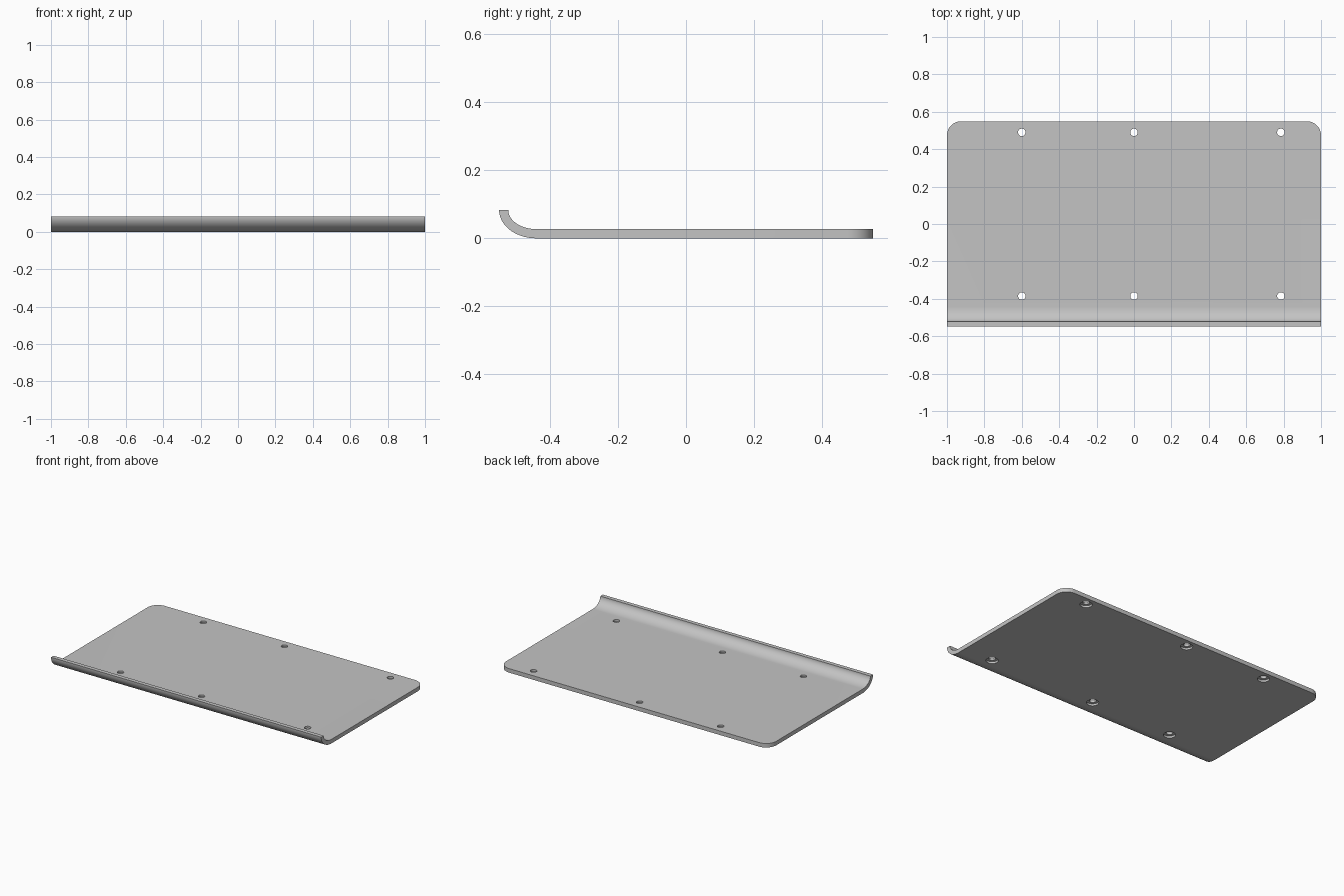
import bpy
import bmesh
from math import cos, sin, pi, radians
from mathutils import Vector

cube = bpy.data.objects.get("Cube")
if cube:
    bpy.data.objects.remove(cube, do_unlink=True)

HALF_X, HALF_Y = 1.0, 0.549
THICK, LIP_TOP = 0.027, 0.083
BEND_Y, BEND_STEPS = -0.44, 20
CORNER = 0.075

grey = bpy.data.materials.new("plain_grey")
grey.use_nodes = True
grey.diffuse_color = (0.55, 0.55, 0.55, 1)
grey.node_tree.nodes["Principled BSDF"].inputs["Base Color"].default_value = grey.diffuse_color


def make_object(name, bm):
    bmesh.ops.recalc_face_normals(bm, faces=bm.faces)
    mesh = bpy.data.meshes.new(name)
    bm.to_mesh(mesh)
    bm.free()
    mesh.materials.append(grey)
    obj = bpy.data.objects.new(name, mesh)
    bpy.context.collection.objects.link(obj)
    return obj


def bend(ry, rz):
    """Quarter ellipse from the flat sheet up to the lip."""
    angles = [pi / 2 * i / BEND_STEPS for i in range(BEND_STEPS + 1)]
    return [(BEND_Y - ry * sin(a), LIP_TOP - rz * cos(a)) for a in angles]


# Sheet with an upturned front lip, extruded across x
outer = bend(HALF_Y + BEND_Y, LIP_TOP)
inner = bend(HALF_Y + BEND_Y - THICK, LIP_TOP - THICK)
profile = [(HALF_Y, 0)] + outer + inner[::-1] + [(HALF_Y, THICK)]
bm = bmesh.new()
face = bm.faces.new([bm.verts.new((-HALF_X, y, z)) for y, z in profile])
moved = bmesh.ops.extrude_face_region(bm, geom=[face])["geom"]
bmesh.ops.translate(bm, vec=(2 * HALF_X, 0, 0),
                    verts=[v for v in moved if isinstance(v, bmesh.types.BMVert)])

# Rounded back corners
corners = [e for e in bm.edges
           if all(v.co.y > HALF_Y - 0.001 for v in e.verts)
           and abs(e.verts[0].co.x - e.verts[1].co.x) < 0.001]
bmesh.ops.bevel(bm, geom=corners, offset=CORNER, segments=12, profile=0.5, affect="EDGES")
plate = make_object("plate", bm)

# Stepped holes, wider on the underside
bm = bmesh.new()
steps = [(0, -0.02), (0.037, -0.02), (0.037, 0.0135), (0.02, 0.0135), (0.02, 0.05), (0, 0.05)]
for x in (-0.6, 0, 0.785):
    for y in (-0.385, 0.49):
        verts = [bm.verts.new((x + r, y, z)) for r, z in steps]
        edges = [bm.edges.new(pair) for pair in zip(verts, verts[1:])]
        bmesh.ops.spin(bm, geom=verts + edges, cent=(x, y, 0), axis=Vector((0, 0, 1)),
                       angle=2 * pi, steps=32)
bmesh.ops.remove_doubles(bm, verts=bm.verts, dist=0.0001)
cutter = make_object("hole_cutter", bm)
cutter.hide_render = True

cut = plate.modifiers.new("holes", "BOOLEAN")
cut.operation = "DIFFERENCE"
cut.solver = "EXACT"
cut.object = cutter
bpy.ops.object.select_all(action="DESELECT")
plate.select_set(True)
bpy.context.view_layer.objects.active = plate
bpy.ops.object.modifier_apply(modifier=cut.name)
bpy.data.objects.remove(cutter, do_unlink=True)
bpy.ops.object.shade_smooth_by_angle(angle=radians(30))
